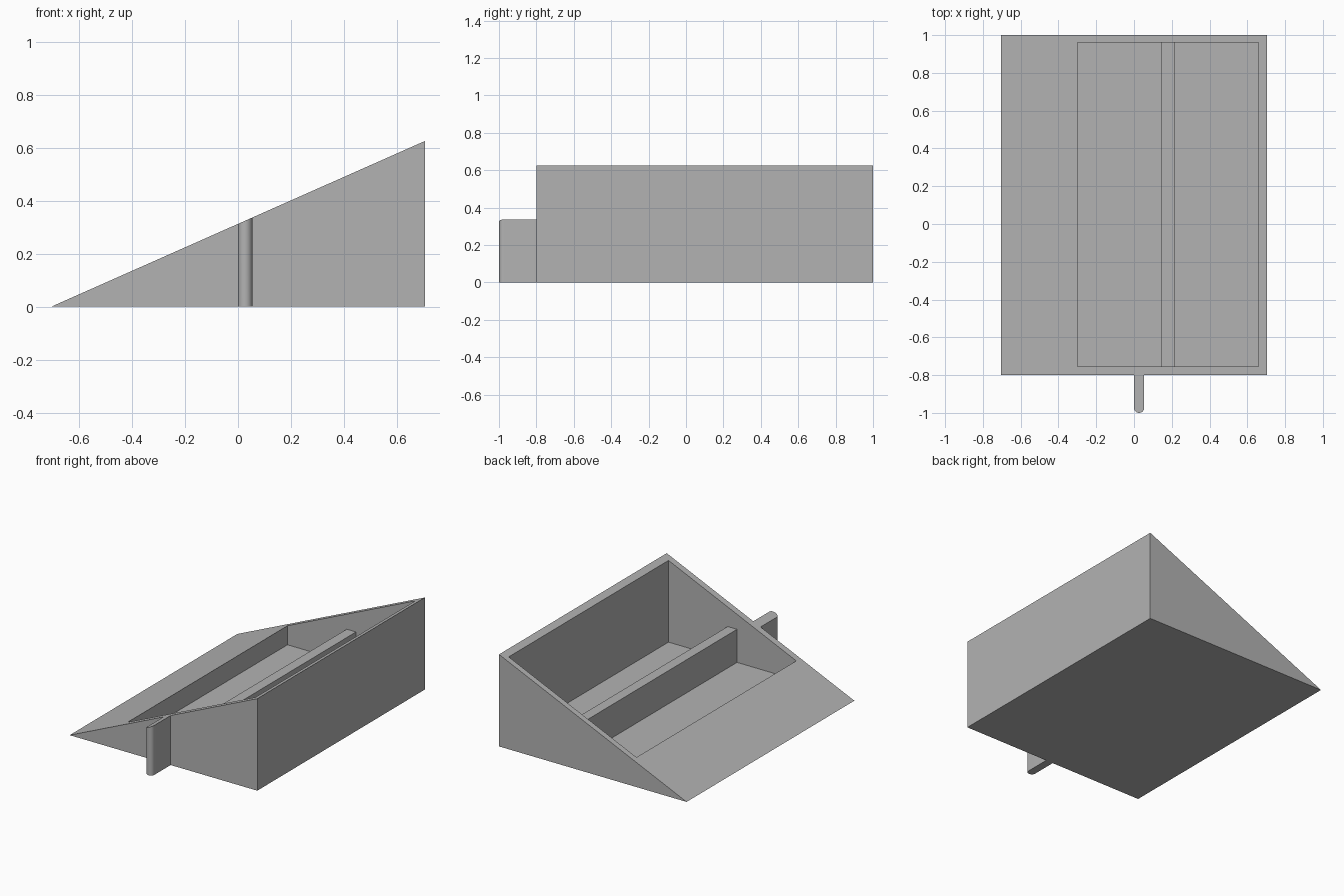
import bpy
import bmesh
import math

cube = bpy.data.objects.get("Cube")
if cube:
    bpy.data.objects.remove(cube, do_unlink=True)

HALF_W, HEIGHT = 0.705, 0.625
FRONT, BACK = -0.8, 1.0
FLOOR = 0.05

GREY = (0.45, 0.45, 0.45, 1.0)
grey = bpy.data.materials.new("plain_grey")
grey.use_nodes = True
grey.diffuse_color = GREY
grey.node_tree.nodes["Principled BSDF"].inputs["Base Color"].default_value = GREY


def slope_z(x):
    """Height of the sloping top at x."""
    return HEIGHT * (x + HALF_W) / (2 * HALF_W)


def prism(name, points, offset):
    """Extrude a closed outline along an offset into a solid."""
    bm = bmesh.new()
    base = bm.faces.new([bm.verts.new(p) for p in points])
    result = bmesh.ops.extrude_face_region(bm, geom=[base], use_keep_orig=True)
    moved = [v for v in result["geom"] if isinstance(v, bmesh.types.BMVert)]
    bmesh.ops.translate(bm, verts=moved, vec=offset)
    bmesh.ops.recalc_face_normals(bm, faces=bm.faces)
    mesh = bpy.data.meshes.new(name)
    bm.to_mesh(mesh)
    bm.free()
    mesh.materials.append(grey)
    obj = bpy.data.objects.new(name, mesh)
    bpy.context.collection.objects.link(obj)
    return obj


def box(name, x0, x1, y0, y1, z0, z1):
    outline = [(x0, y0, z0), (x1, y0, z0), (x1, y1, z0), (x0, y1, z0)]
    return prism(name, outline, (0, 0, z1 - z0))


def activate(obj):
    bpy.ops.object.select_all(action="DESELECT")
    obj.select_set(True)
    bpy.context.view_layer.objects.active = obj


# Wedge body
body = prism("wedge_body",
             [(-HALF_W, FRONT, 0), (HALF_W, FRONT, 0), (HALF_W, FRONT, HEIGHT)],
             (0, BACK - FRONT, 0))

# Open tray hollowed out of the wedge
X0, X1, Y0, Y1 = -0.30, 0.66, -0.755, 0.96
cutter = box("tray_cutter", X0, X1, Y0, Y1, FLOOR, 1.0)
cutter.hide_render = True
cut = body.modifiers.new("tray", "BOOLEAN")
cut.operation = "DIFFERENCE"
cut.solver = "EXACT"
cut.object = cutter
activate(body)
bpy.ops.object.modifier_apply(modifier=cut.name)
bpy.data.objects.remove(cutter, do_unlink=True)

# Low divider running the length of the tray
box("divider", 0.145, 0.215, Y0, Y1, FLOOR, 0.275)

# Front fin with a rounded nose and a top that follows the slope
R, STEPS = 0.027, 16
outline = [(2 * R, FRONT, 0)]
for i in range(STEPS + 1):
    a = -math.pi * i / STEPS
    outline.append((R + R * math.cos(a), -1 + R + R * math.sin(a), 0))
outline.append((0, FRONT, 0))
fin = prism("front_fin", outline, (0, 0, 1))
for v in fin.data.vertices:
    if v.co.z > 0.5:
        v.co.z = slope_z(v.co.x)
activate(fin)
bpy.ops.object.shade_smooth_by_angle(angle=math.radians(30))
